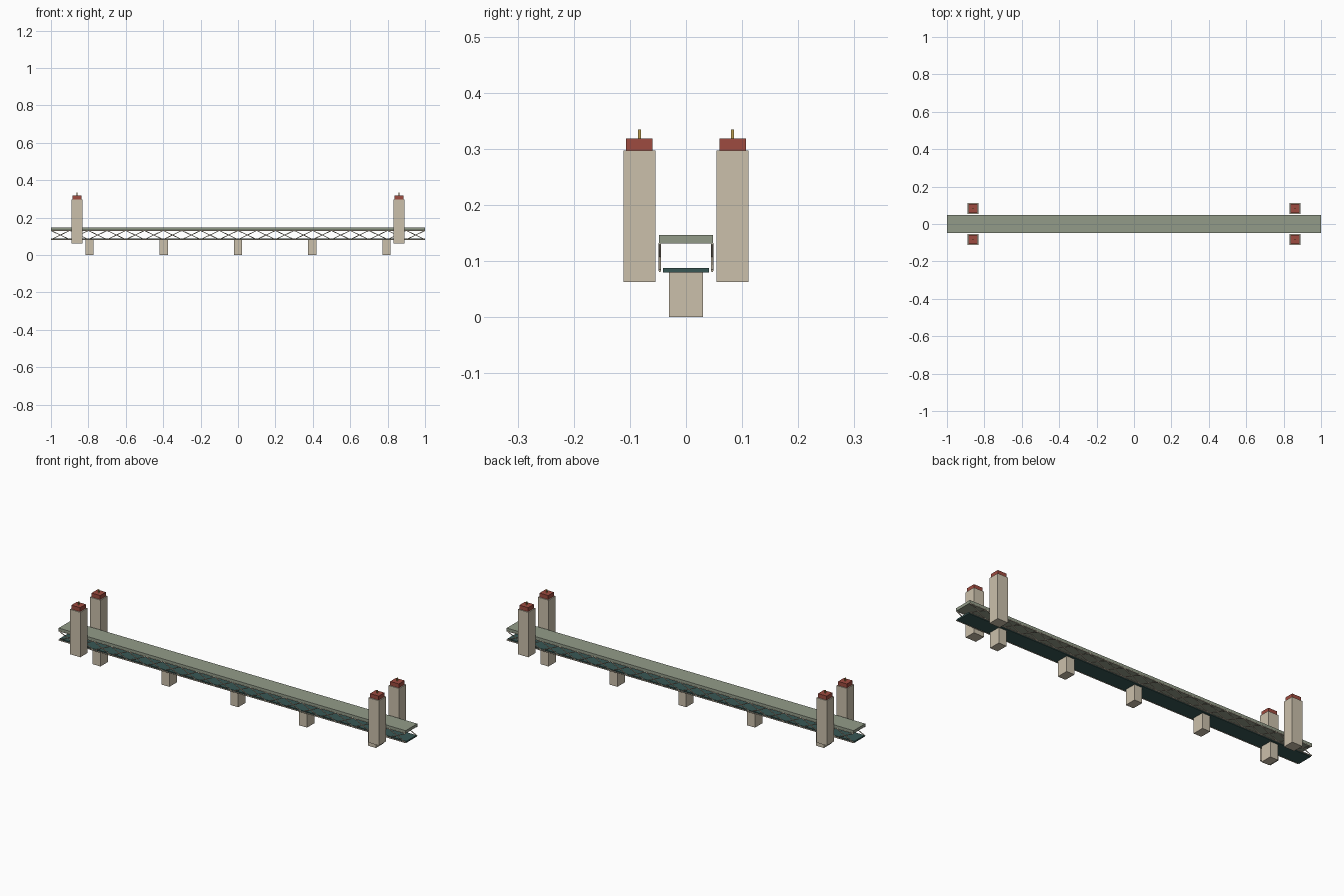
import bpy, math
from mathutils import Vector

if "Cube" in bpy.data.objects:
    bpy.data.objects.remove(bpy.data.objects["Cube"])


def material(name, rgb):
    m = bpy.data.materials.new(name)
    m.diffuse_color = (*rgb, 1)
    m.use_nodes = True
    m.node_tree.nodes["Principled BSDF"].inputs["Base Color"].default_value = m.diffuse_color
    return m


STONE = material("pale stone", (0.60, 0.53, 0.41))
ROAD = material("grey green deck", (0.29, 0.33, 0.25))
TEAL = material("dark teal", (0.04, 0.095, 0.09))
RED = material("brick red", (0.34, 0.07, 0.05))
GOLD = material("gold", (0.50, 0.34, 0.08))


def box(name, x, y, z0, z1, sx, sy, mat):
    bpy.ops.mesh.primitive_cube_add(size=1, location=(x, y, (z0 + z1) / 2))
    o = bpy.context.object
    o.name = name
    o.scale = (sx, sy, z1 - z0)
    o.data.materials.append(mat)
    return o


def truss_curve(name, lines, radius, mat):
    # Straight round bars drawn as one bevelled curve
    c = bpy.data.curves.new(name, 'CURVE')
    c.dimensions = '3D'
    c.bevel_depth = radius
    c.bevel_resolution = 1
    c.use_fill_caps = True
    for a, b in lines:
        s = c.splines.new('POLY')
        s.points.add(1)
        s.points[0].co = (*a, 1)
        s.points[1].co = (*b, 1)
    c.materials.append(mat)
    o = bpy.data.objects.new(name, c)
    bpy.context.collection.objects.link(o)
    # Turn the bars into a plain mesh
    bpy.ops.object.select_all(action='DESELECT')
    o.select_set(True)
    bpy.context.view_layer.objects.active = o
    bpy.ops.object.convert(target='MESH')


# Upper and lower decks
box("upper_deck", 0, 0, 0.131, 0.146, 2, 0.096, ROAD)
box("lower_deck", 0, 0, 0.080, 0.088, 2, 0.082, TEAL)

# Piers under the lower deck
for i in range(5):
    box("pier", (i - 2) * 0.397, 0, 0, 0.080, 0.045, 0.061, STONE)

# Side trusses: crossed diagonals between two chords
LOW, HIGH, PANELS = 0.083, 0.131, 20
step = 2 / PANELS
for sy in (-1, 1):
    y = sy * 0.0465
    diagonals = []
    for i in range(PANELS):
        x0 = -1 + i * step
        x1 = x0 + step
        diagonals += [((x0, y, LOW), (x1, y, HIGH)), ((x0, y, HIGH), (x1, y, LOW))]
    truss_curve("truss_diagonals", diagonals, 0.0023, STONE)
    chords = [((-1, y, z), (1, y, z)) for z in (LOW, HIGH)]
    truss_curve("truss_chords", chords, 0.0025, STONE)

# Bridgehead towers with cap and finial
for sx in (-1, 1):
    for sy in (-1, 1):
        x, y = sx * 0.861, sy * 0.083
        box("tower", x, y, 0.063, 0.297, 0.060, 0.057, STONE)
        box("tower_cap", x, y, 0.297, 0.318, 0.050, 0.047, RED)
        box("finial", x, y, 0.318, 0.334, 0.005, 0.005, GOLD)
